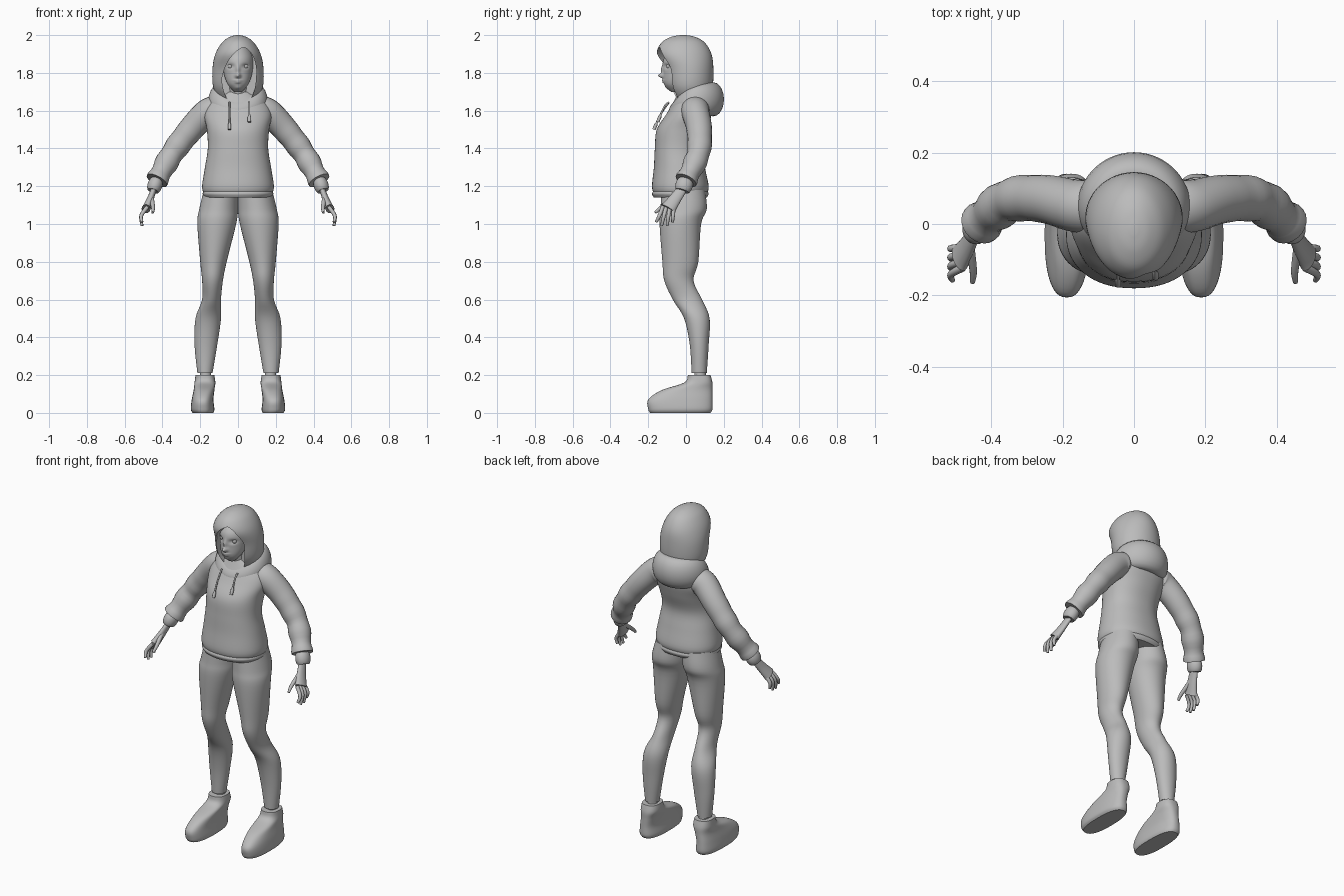
import bpy, bmesh, math
from mathutils import Vector

cube = bpy.data.objects.get("Cube")
if cube:
    bpy.data.objects.remove(cube, do_unlink=True)

shade = (0.5, 0.5, 0.5, 1)
grey = bpy.data.materials.new("plain grey")
grey.use_nodes = True
grey.diffuse_color = shade
grey.node_tree.nodes["Principled BSDF"].inputs["Base Color"].default_value = shade


def smooth(obj):
    bpy.ops.object.select_all(action='DESELECT')
    obj.select_set(True)
    bpy.context.view_layer.objects.active = obj
    bpy.ops.object.shade_smooth_by_angle(angle=math.radians(45))


def finish(name, bm, mirror=False):
    bmesh.ops.recalc_face_normals(bm, faces=bm.faces)
    mesh = bpy.data.meshes.new(name)
    bm.to_mesh(mesh)
    bm.free()
    mesh.materials.append(grey)
    obj = bpy.data.objects.new(name, mesh)
    bpy.context.collection.objects.link(obj)
    smooth(obj)
    if mirror:
        obj.modifiers.new("Mirror", 'MIRROR')
    return obj


def spline(rows, steps):
    """Smooth curve through rows of equal length."""
    out = []
    last = len(rows) - 1
    for i in range(last):
        near = [rows[max(0, min(last, i + k))] for k in (-1, 0, 1, 2)]
        for s in range(steps):
            t = s / steps
            row = []
            for a, b, c, d in zip(*near):
                bend = 2 * a - 5 * b + 4 * c - d + t * (3 * (b - c) + d - a)
                row.append(b + t / 2 * (c - a + t * bend))
            out.append(row)
    out.append(list(rows[last]))
    return out


def add_ring(bm, centre, u, v, count, power=2):
    """Add one rounded cross-section spanned by the half axes u and v."""
    verts = []
    for j in range(count):
        angle = math.tau * j / count
        c, s = math.cos(angle), math.sin(angle)
        c = math.copysign(abs(c) ** (2 / power), c)
        s = math.copysign(abs(s) ** (2 / power), s)
        verts.append(bm.verts.new(centre + u * c + v * s))
    return verts


def skin(bm, rings, closed=False):
    pairs = list(zip(rings, rings[1:]))
    if closed:
        pairs.append((rings[-1], rings[0]))
    else:
        bm.faces.new(rings[0])
        bm.faces.new(rings[-1])
    for a, b in pairs:
        for j in range(len(a)):
            k = (j + 1) % len(a)
            bm.faces.new((a[j], a[k], b[k], b[j]))


def stack(name, rows, count=48, steps=5, power=2, mirror=False):
    """Level slices: height, front, back, outer side and, off centre, inner side."""
    bm = bmesh.new()
    rings = []
    for z, front, back, outer, *rest in spline(rows, steps):
        inner = rest[0] if rest else -outer
        centre = Vector((outer + inner, front + back, 2 * z)) / 2
        u = Vector((outer - inner, 0, 0)) / 2
        v = Vector((0, back - front, 0)) / 2
        rings.append(add_ring(bm, centre, u, v, count, power))
    skin(bm, rings)
    return finish(name, bm, mirror)


def limb(name, path, radius, flat=1, count=24, steps=8, mirror=True):
    """Tube along a path; radius is a rule of the fraction travelled."""
    bm = bmesh.new()
    points = [Vector(p) for p in spline(path, steps)]
    last = len(points) - 1
    rings = []
    for i, point in enumerate(points):
        along = (points[min(i + 1, last)] - points[max(i - 1, 0)]).normalized()
        u = (Vector((0, 1, 0)) - along * along.y).normalized()
        r = radius(i / last)
        rings.append(add_ring(bm, point, u * r, along.cross(u) * r * flat, count))
    skin(bm, rings)
    return finish(name, bm, mirror)


# Head
head = stack("head", [
    (1.7, -.08, -.05, .02), (1.74, -.115, 0, .055), (1.8, -.12, .06, .075),
    (1.88, -.115, .11, .08), (1.95, -.05, .1, .05)], count=112, steps=14)

# Face: soft bumps given as side offset, height, width, tallness and push
features = {
    "nose_tip": (0, 1.785, .013, .012, -.026),
    "nose_bridge": (0, 1.815, .01, .025, -.012),
    "eye_socket": (.04, 1.835, .018, .012, .012),
    "upper_lip": (0, 1.76, .02, .005, -.008),
    "lower_lip": (0, 1.75, .015, .005, -.008),
    "chin": (0, 1.72, .02, .01, -.005),
}
for x, z, wide, tall, push in features.values():
    for vert in head.data.vertices:
        if vert.co.y < 0:
            off = ((abs(vert.co.x) - x) / wide) ** 2 + ((vert.co.z - z) / tall) ** 2
            vert.co.y += push * math.exp(-off)

# Eyes and neck
bm = bmesh.new()
bmesh.ops.create_uvsphere(bm, u_segments=20, v_segments=12, radius=.014)
bmesh.ops.translate(bm, verts=bm.verts, vec=(.04, -.09, 1.835))
finish("eyes", bm, mirror=True)
limb("neck", [(0, .03, 1.6), (0, 0, 1.78)], lambda t: .06, mirror=False)

# Hair, with a teardrop opening for the face
hair = stack("hair", [
    (1.64, -.05, .11, .085), (1.72, -.1, .14, .13), (1.82, -.12, .145, .135),
    (1.9, -.155, .135, .12), (1.96, -.13, .1, .085), (1.99, -.08, .05, .045),
    (2, -.03, 0, .01)], count=64)
bm = bmesh.new()
ends = []
for y in (-.3, -.03):
    end = []
    for i in range(48):
        c, s = math.cos(math.tau * i / 48), math.sin(math.tau * i / 48)
        x = .005 + .09 * s * abs(s) ** .3 + .025 * max(c, 0)
        end.append(bm.verts.new((x, y, 1.77 + .165 * c)))
    ends.append(end)
skin(bm, ends)
cutter = finish("face_opening_cutter", bm)
cutter.hide_render = True
cut = hair.modifiers.new("Opening", 'BOOLEAN')
cut.object, cut.operation, cut.solver = cutter, 'DIFFERENCE', 'EXACT'
bpy.context.view_layer.objects.active = hair
bpy.ops.object.modifier_apply(modifier=cut.name)
bpy.data.objects.remove(cutter, do_unlink=True)
smooth(hair)

# Hooded top: body and hem band
stack("top_body", [
    (1.16, -.17, .11, .18), (1.2, -.18, .12, .19), (1.3, -.17, .1, .175),
    (1.4, -.165, .085, .16), (1.5, -.155, .115, .165), (1.58, -.105, .135, .18),
    (1.64, -.07, .13, .155), (1.7, -.04, .1, .08)], count=64, power=2.2)
stack("hem_band", [
    (1.14, -.17, .11, .175), (1.16, -.18, .12, .187), (1.18, -.17, .11, .18)],
    count=64, power=2.2)


# Sleeves, bunching into folds towards the cuffs
def sleeve_radius(t):
    folds = .012 * math.sin(40 * t) * max(0, t - .5)
    return min(.06 + t / 10, .08 - t / 40) + folds


limb("sleeves", [
    (.1, .05, 1.6), (.16, .05, 1.59), (.25, .07, 1.5), (.35, .065, 1.37), (.43, 0, 1.23)],
    sleeve_radius)
limb("cuffs", [(.43, 0, 1.235), (.45, -.02, 1.175)],
     lambda t: .036 + .01 * math.sin(math.pi * t), flat=.85)

# Lowered hood: a ring that swells towards the back
bm = bmesh.new()
rings = []
for i in range(64):
    angle = math.tau * i / 64
    back = (1 - math.cos(angle)) / 2
    out = Vector((math.sin(angle), -math.cos(angle), 0))
    dip = .035 * max(0, 1 - 2 * back) ** 2
    reach = .095 + .015 * back
    centre = Vector((.118 * out.x, .035 + reach * out.y, 1.66 - dip))
    lean = out * -.02 * (1 - back)
    lift = Vector((0, 0, .035 + .09 * back - .035 * back ** 2))
    rings.append(add_ring(bm, centre, out * (.022 + .034 * back), lift + lean, 20))
skin(bm, rings, closed=True)
finish("lowered_hood", bm)


# Drawstrings, thicker at the toggle
def cord_radius(t):
    return .009 if t > .8 else .005


for side, x, end in (("right", -.045, 1.5), ("left", .06, 1.54)):
    drop = -.17 + (end - 1.5) / 2
    limb(side + "_drawstring", [(x, -.09, 1.645), (x, drop + .035, end + .08), (x, drop, end)],
         cord_radius, count=10, mirror=False)

# Hands: palm, four fingers, thumb
limb("palms", [(.44, -.01, 1.2), (.465, -.06, 1.13), (.487, -.095, 1.08)],
     lambda t: .024 + .018 * t, flat=.55)


def finger_radius(t):
    return .011 - .004 * t * t


for i, finger in enumerate(("index", "middle", "ring", "little")):
    root, tip = -.123 + .019 * i, -.158 + .029 * i
    height = .98 + .02 * abs(i - 1.5)
    limb(finger + "_fingers",
         [(.48, root, 1.09), (.512, (root + tip) / 2, 1.045), (.508, tip, height)],
         finger_radius, count=12)
limb("thumbs", [(.46, -.06, 1.145), (.45, -.13, 1.09), (.452, -.163, 1.06)],
     lambda t: .014 - .007 * t, count=12)

# Legs in fitted trousers, and ankles
stack("legs", [
    (1.18, -.13, .1, .18, 0), (1.08, -.135, .11, .205, 0), (1, -.14, .08, .215, .01),
    (.8, -.125, .065, .2, .06), (.7, -.115, .04, .19, .08), (.6, -.07, .085, .19, .09),
    (.5, -.01, .125, .225, .09), (.36, .02, .12, .23, .11), (.21, .03, .11, .215, .135)],
    mirror=True)
limb("ankles", [(.172, .075, .12), (.172, .075, .23)], lambda t: .03)

# Shoes, closing from a long sole to the ankle opening
stack("shoes", [
    (0, -.19, .13, .24, .13), (.02, -.2, .14, .25, .125), (.07, -.2, .14, .245, .13),
    (.12, -.13, .14, .235, .125), (.16, -.01, .14, .23, .12), (.2, .01, .13, .225, .125)],
    power=2.5, mirror=True)
